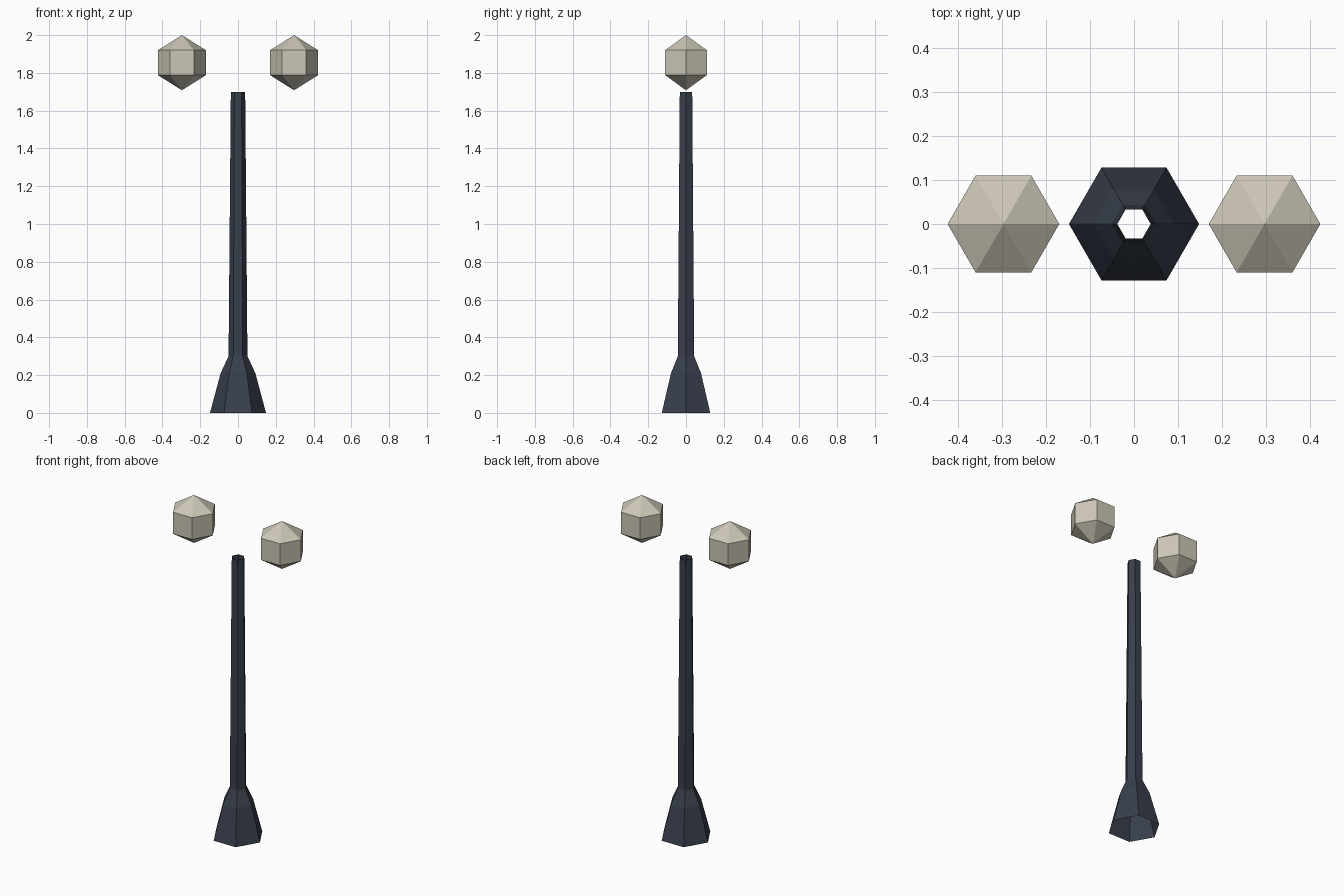
import bpy
import math

cube = bpy.data.objects.get("Cube")
if cube:
    bpy.data.objects.remove(cube, do_unlink=True)

SIDES = 6


def make_material(name, color):
    mat = bpy.data.materials.new(name)
    mat.use_nodes = True
    mat.diffuse_color = color
    mat.node_tree.nodes["Principled BSDF"].inputs["Base Color"].default_value = color
    return mat


def lathe(name, profile, location, material):
    """Revolve (radius, height) points into a flat-faced hexagonal shell; radius 0 makes a tip."""
    verts, faces, rings = [], [], []
    for radius, z in profile:
        count = SIDES if radius > 0 else 1
        start = len(verts)
        for i in range(count):
            a = math.tau * i / SIDES
            verts.append((radius * math.cos(a), radius * math.sin(a), z))
        rings.append([start + i % count for i in range(SIDES)])
    for low, high in zip(rings, rings[1:]):
        for i in range(SIDES):
            j = (i + 1) % SIDES
            corners = [low[i], low[j], high[j], high[i]]
            faces.append(list(dict.fromkeys(corners)))
    mesh = bpy.data.meshes.new(name)
    mesh.from_pydata(verts, [], faces)
    mesh.materials.append(material)
    obj = bpy.data.objects.new(name, mesh)
    obj.location = location
    bpy.context.collection.objects.link(obj)
    return obj


dark_metal = make_material("dark blue grey metal", (0.040, 0.050, 0.072, 1))
lamp_glass = make_material("warm pale glass", (0.60, 0.565, 0.465, 1))

# Open tapering post with a flared foot
lathe("post", [(0.148, 0), (0.092, 0.21), (0.05, 0.30), (0.038, 1.70)], (0, 0, 0), dark_metal)

# Pair of faceted lamps floating either side of the post top
lamp_profile = [(0, -0.146), (0.127, -0.066), (0.127, 0.066), (0, 0.146)]
for side, x in (("left", 0.297), ("right", -0.297)):
    lathe(side + "_lamp", lamp_profile, (x, 0, 1.854), lamp_glass)
